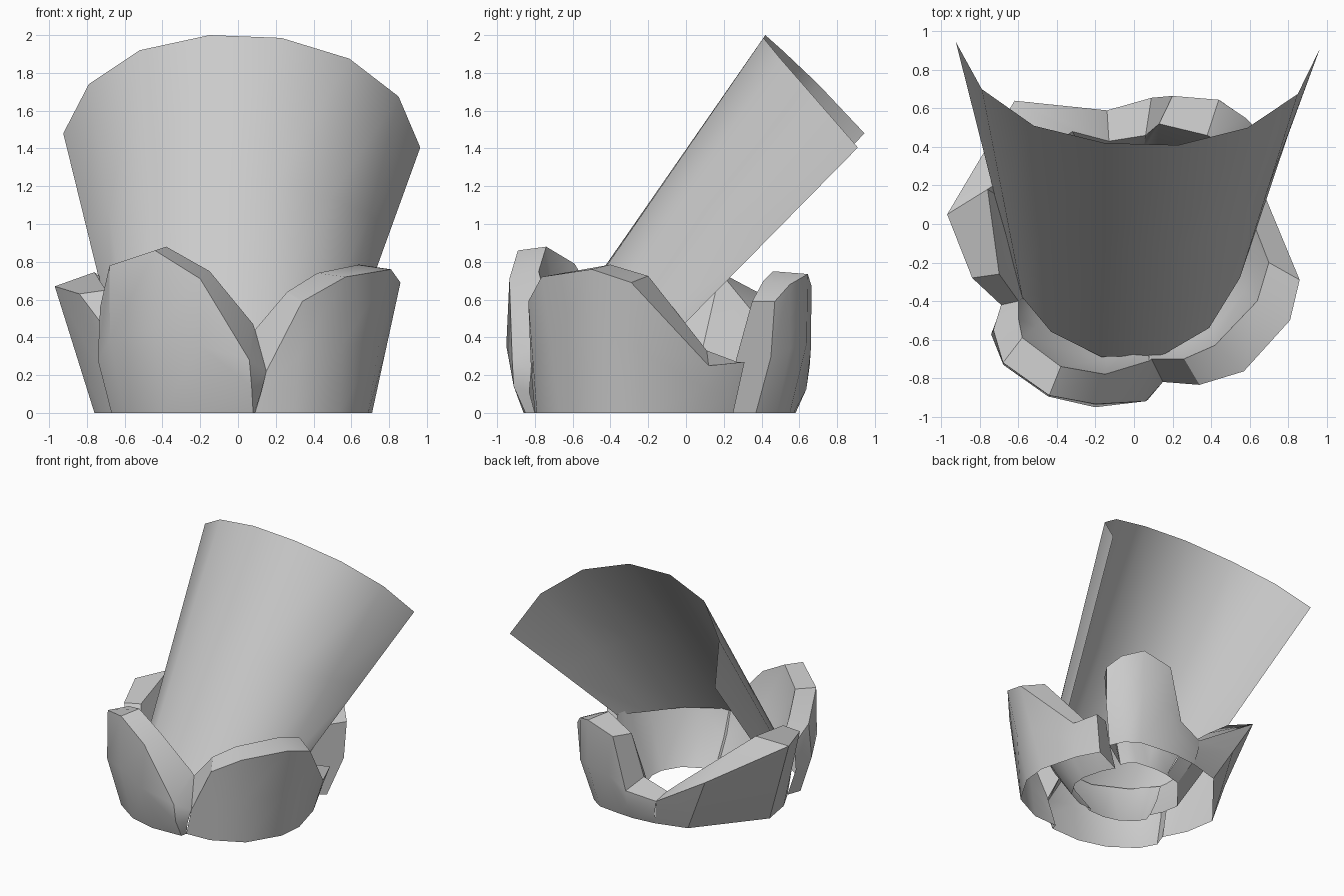
import bpy, bmesh, math
from mathutils import Vector


def finish(name, bm, angle):
    bmesh.ops.recalc_face_normals(bm, faces=bm.faces)
    me = bpy.data.meshes.new(name)
    bm.to_mesh(me)
    bm.free()
    ob = bpy.data.objects.new(name, me)
    bpy.context.collection.objects.link(ob)
    bpy.ops.object.select_all(action='DESELECT')
    ob.select_set(True)
    bpy.context.view_layer.objects.active = ob
    bpy.ops.object.shade_smooth_by_angle(angle=math.radians(angle))
    return ob


def loft(bm, rows, caps=()):
    rings = [[bm.verts.new(p) for p in r] for r in rows]
    for a, b in zip(rings, rings[1:]):
        for i in range(len(a) - 1):
            bm.faces.new((a[i], a[i + 1], b[i + 1], b[i]))
    for c in caps:
        bm.faces.new(rings[c])


def petal(name, bulge, inner_bulge, caps, stations):
    """Each station: outer top xyz, inner top xyz, outer foot xy (open underneath)."""
    rows = []
    for ox, oy, oz, ix, iy, iz, bx, by in stations:
        ot, it = Vector((ox, oy, oz)), Vector((ix, iy, iz))
        ob, ib = Vector((bx, by, 0)), Vector((bx * .55, by * .55, 0))
        om, im = (ot + ob) / 2, (it + ib) / 2
        k = min(1, oz / .55)
        out, inn = 1 + (bulge - 1) * k, 1 + (inner_bulge - 1) * k
        om.x, om.y = om.x * out, om.y * out
        im.x, im.y = im.x * inn, im.y * inn
        rows.append([ob, om, ot, it, im, ib])
    bm = bmesh.new()
    loft(bm, rows, caps)
    finish(name, bm, 32)


# Seams shared by neighbouring petals
left_seam = (-.69, -.42, .43, -.60, -.40, .45, -.63, -.42)
front_seam = (.15, -.82, .22, .09, -.70, .44, .09, -.80)
back_seam = (-.14, .59, .20, -.13, .43, .22, -.11, .56)

# Thick cup petals
petal("front_left_petal", 1.06, 1.12, (), [
    left_seam,
    (-.73, -.55, .56, -.60, -.49, .62, -.67, -.53),
    (-.68, -.72, .78, -.58, -.59, .79, -.60, -.66),
    (-.44, -.89, .86, -.38, -.74, .88, -.40, -.80),
    (-.20, -.935, .71, -.15, -.78, .75, -.18, -.86),
    (.06, -.92, .28, .08, -.71, .47, .08, -.85),
    front_seam])

petal("front_right_petal", 1.0, 1.12, (-1,), [
    front_seam,
    (.34, -.835, .59, .26, -.70, .64, .30, -.79),
    (.57, -.765, .72, .42, -.63, .74, .54, -.67),
    (.81, -.50, .76, .64, -.40, .785, .69, -.42),
    (.86, -.29, .69, .70, -.20, .725, .71, -.22),
    (.69, .12, .25, .58, .11, .33, .63, .08),
    (.62, .31, .27, .50, .27, .27, .54, .25)])

petal("back_petal", 1.07, .97, (0,), [
    (.66, .47, .59, .58, .35, .59, .55, .37),
    (.58, .55, .68, .48, .41, .70, .50, .48),
    (.44, .645, .735, .38, .46, .75, .40, .55),
    (.20, .665, .67, .13, .52, .66, .22, .57),
    (.09, .655, .25, .06, .46, .30, .08, .58),
    back_seam])

petal("left_petal", 1.0, 1.06, (), [
    left_seam,
    (-.84, -.28, .63, -.70, -.26, .65, -.72, -.24),
    (-.97, .05, .67, -.76, .18, .745, -.76, .0),
    (-.62, .64, .50, -.32, .48, .38, -.36, .49),
    back_seam])

# Tall thin flared shell leaning backwards
rim = [(-.925, .945, 1.48), (-.79, .70, 1.74), (-.52, .51, 1.92), (-.15, .42, 2.0),
       (.23, .41, 1.985), (.59, .50, 1.875), (.85, .675, 1.675), (.965, .91, 1.405)]
foot = [(-.66, -.10, .40), (-.58, -.38, .40), (-.43, -.56, .40), (-.17, -.69, .40),
        (.15, -.68, .40), (.39, -.54, .40), (.55, -.28, .42), (.63, .00, .48)]
bm = bmesh.new()
loft(bm, [[Vector(f).lerp(Vector(r), t) for f, r in zip(foot, rim)]
          for t in (0, .5, 1)])
finish("tall_shell", bm, 50)
